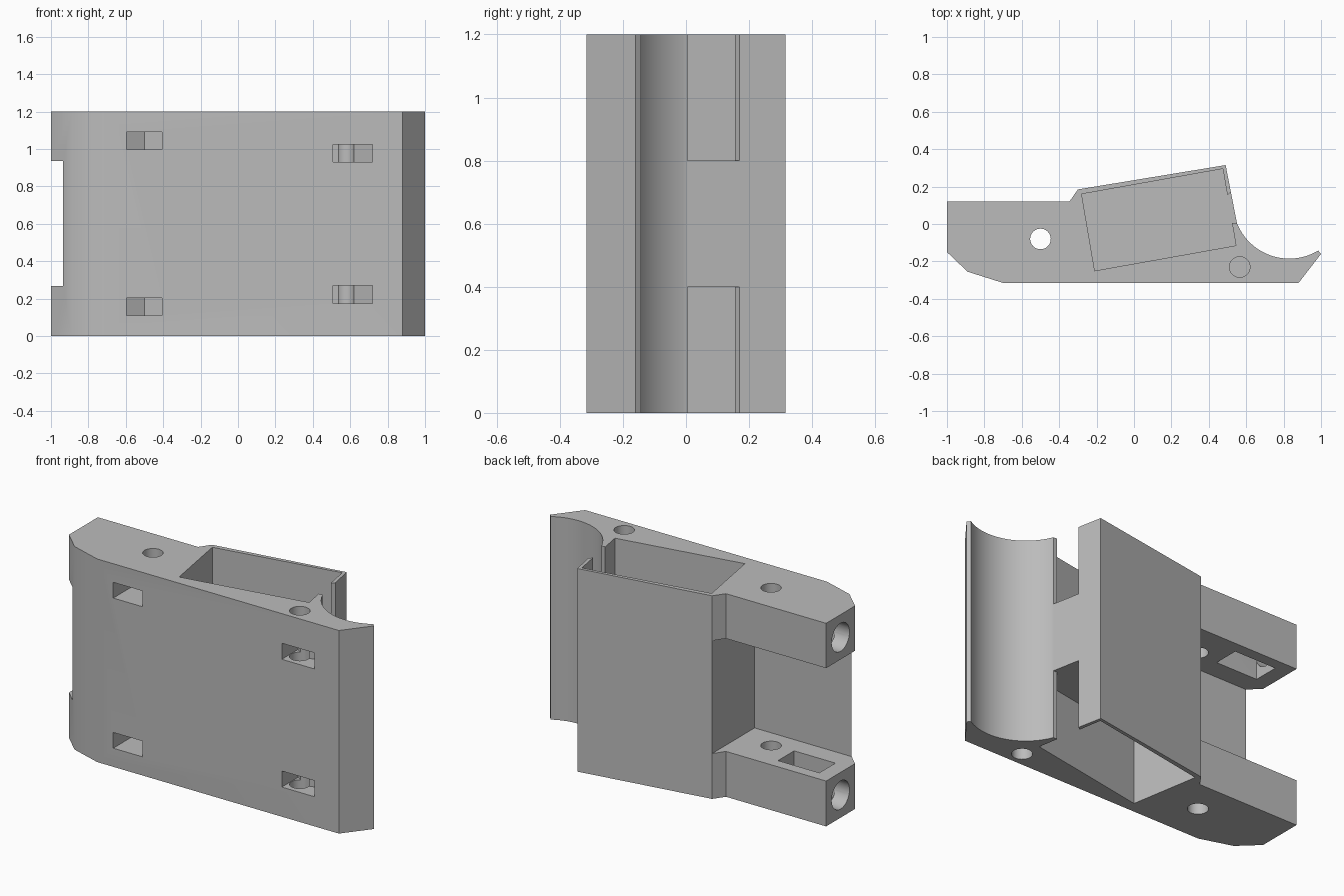
import bpy, bmesh, math

cube = bpy.data.objects.get("Cube")
if cube:
    bpy.data.objects.remove(cube, do_unlink=True)

HEIGHT = 1.2

grey = bpy.data.materials.new("plain_grey")
grey.use_nodes = True
COLOUR = (0.5, 0.5, 0.5, 1)
grey.diffuse_color = COLOUR
grey.node_tree.nodes["Principled BSDF"].inputs["Base Color"].default_value = COLOUR


def prism(name, points, z0, z1):
    """Extrude a plan outline from z0 to z1."""
    bm = bmesh.new()
    face = bm.faces.new([bm.verts.new((x, y, z0)) for x, y in points])
    out = bmesh.ops.extrude_face_region(bm, geom=[face])
    top = [v for v in out["geom"] if isinstance(v, bmesh.types.BMVert)]
    bmesh.ops.translate(bm, verts=top, vec=(0, 0, z1 - z0))
    bmesh.ops.recalc_face_normals(bm, faces=bm.faces)
    mesh = bpy.data.meshes.new(name)
    bm.to_mesh(mesh)
    bm.free()
    mesh.materials.append(grey)
    obj = bpy.data.objects.new(name, mesh)
    bpy.context.collection.objects.link(obj)
    return obj


def rect(x0, x1, y0, y1):
    return [(x0, y0), (x1, y0), (x1, y1), (x0, y1)]


def circle(cx, cy, r, n=48):
    return [(cx + r * math.cos(2 * math.pi * i / n),
             cy + r * math.sin(2 * math.pi * i / n)) for i in range(n)]


def cut(cutter):
    """Subtract a cutter from the body, then discard it."""
    cutter.hide_render = True
    mod = body.modifiers.new("cut", "BOOLEAN")
    mod.operation = "DIFFERENCE"
    mod.solver = "EXACT"
    mod.object = cutter
    graph = bpy.context.evaluated_depsgraph_get()
    mesh = bpy.data.meshes.new_from_object(body.evaluated_get(graph))
    body.modifiers.clear()
    body.data = mesh
    bpy.data.objects.remove(cutter, do_unlink=True)


# Body outline with the concave cradle on its left end
CX, CY, R = 0.83, 0.116, 0.301
a0, a1 = math.radians(298), math.radians(201.7)
cradle = [(CX + R * math.cos(a0 + (a1 - a0) * i / 32),
           CY + R * math.sin(a0 + (a1 - a0) * i / 32)) for i in range(33)]
outline = [(-1, 0.12), (-1, -0.15), (-0.89, -0.255), (-0.70, -0.315),
           (0.88, -0.315), (1, -0.16), (0.985, -0.142)]
outline += cradle + [(0.49, 0.315), (-0.30, 0.185), (-0.345, 0.12)]
body = prism("bracket_body", outline, 0, HEIGHT)

# Gap between the two arms, leaving the front wall
cut(prism("arm_gap", rect(-1.2, -0.30, -0.212, 0.5), 0.268, 0.935))

# Tilted pockets and side openings at both ends, solid in the middle
pocket = [(-0.28, 0.16), (0.475, 0.295), (0.545, -0.115), (-0.21, -0.25)]
opening = [(0.45, 0.005), (0.6, 0.005), (0.6, 0.235), (0.45, 0.116)]
for z0, z1 in ((-0.1, 0.4), (0.8, 1.3)):
    cut(prism("pocket", pocket, z0, z1))
    cut(prism("side_opening", opening, z0, z1))
    cut(prism("blind_hole", circle(0.565, -0.23, 0.055), z0, z1))

# Vertical through hole
cut(prism("through_hole", circle(-0.5, -0.08, 0.055), -0.1, 1.3))

# Nut slots in the front
right_slot = [(-0.595, -0.4), (-0.405, -0.4), (-0.405, -0.025),
              (-0.5, 0.03), (-0.595, -0.025)]
left_slot = [(0.507, -0.4), (0.72, -0.4), (0.72, -0.19),
             (0.6125, -0.225), (0.507, -0.165)]
for z0, z1 in ((0.11, 0.203), (0.997, 1.09)):
    cut(prism("right_nut_slot", right_slot, z0, z1))
for z0, z1 in ((0.175, 0.27), (0.93, 1.025)):
    cut(prism("left_nut_slot", left_slot, z0, z1))

# Recess in each arm, joined to a round hole in the arm's end
for z0, z1, zc in ((0.06, 0.4, 0.134), (0.8, 1.14, 1.066)):
    cut(prism("arm_recess", rect(-0.91, -0.64, -0.095, 0.055), z0, z1))
    bore = prism("end_hole", circle(0, 0, 0.083), 0, 0.3)
    bore.rotation_euler = (0, math.pi / 2, 0)
    bore.location = (-1.1, -0.015, zc)
    bpy.context.view_layer.update()
    cut(bore)

bpy.ops.object.select_all(action="DESELECT")
body.select_set(True)
bpy.context.view_layer.objects.active = body
bpy.ops.object.shade_smooth_by_angle(angle=math.radians(30))
